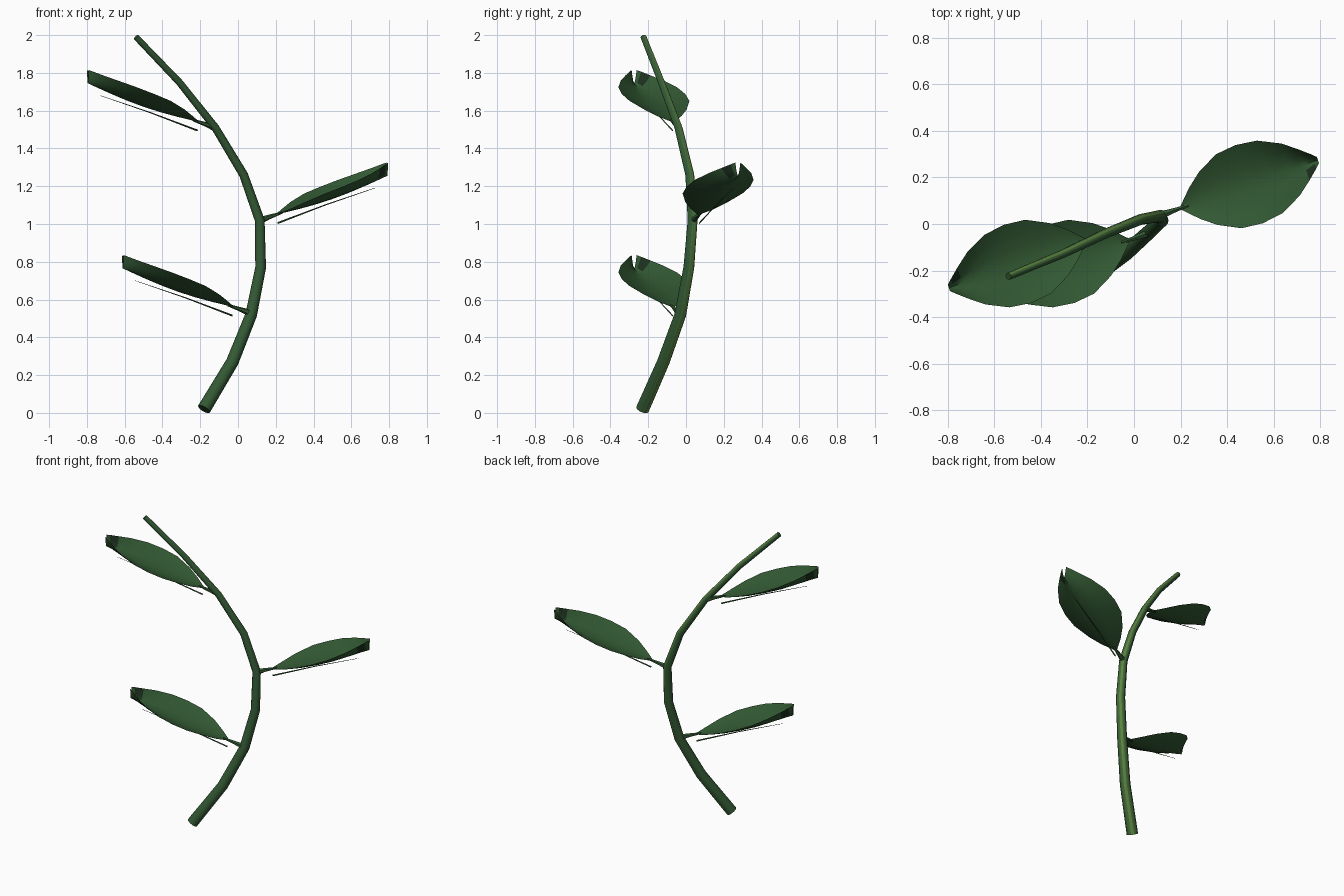
import bpy, bmesh, math
from mathutils import Vector, Matrix

if "Cube" in bpy.data.objects:
    bpy.data.objects.remove(bpy.data.objects["Cube"])


def material(name, rgb):
    m = bpy.data.materials.new(name)
    m.use_nodes = True
    m.diffuse_color = (*rgb, 1)
    m.node_tree.nodes["Principled BSDF"].inputs["Base Color"].default_value = (*rgb, 1)
    return m


LEAF = material("leaf green", (0.032, 0.1, 0.033))
BLOTCH = material("dark leaf blotch", (0.012, 0.03, 0.014))
STEM = material("stem green", (0.033, 0.1, 0.034))
MID = material("mid stem green", (0.06, 0.15, 0.04))
STRIPE = material("light stem green", (0.11, 0.24, 0.055))


def finish(name, bm, mats, place=None):
    me = bpy.data.meshes.new(name)
    bm.normal_update()
    if place:
        bm.transform(place)
    bm.to_mesh(me)
    bm.free()
    ob = bpy.data.objects.new(name, me)
    bpy.context.collection.objects.link(ob)
    for m in mats:
        me.materials.append(m)
    bpy.ops.object.select_all(action="DESELECT")
    bpy.context.view_layer.objects.active = ob
    ob.select_set(True)
    bpy.ops.object.shade_smooth_by_angle(angle=math.radians(50))


# Tapered tube along a path; `stripes` gives the colour slot of some of its sides
def tube(name, path, r0, r1, sides, mats, place=None, stripes={}):
    bm = bmesh.new()
    pts = [Vector(p) for p in path]
    rings = []
    for i, p in enumerate(pts):
        d = (pts[min(i + 1, len(pts) - 1)] - pts[max(i - 1, 0)]).normalized()
        a = Vector((0, 1, 0)).cross(d).normalized()
        b = d.cross(a)
        r = r0 + (r1 - r0) * i / (len(pts) - 1)
        angles = [2 * math.pi * k / sides for k in range(sides)]
        rings.append([bm.verts.new(p + r * (a * math.cos(t) + b * math.sin(t))) for t in angles])
    for low, high in zip(rings, rings[1:]):
        for k in range(sides):
            n = (k + 1) % sides
            f = bm.faces.new((low[k], low[n], high[n], high[k]))
            f.material_index = stripes.get(k, 0)
    bm.faces.new(rings[0][::-1])
    bm.faces.new(rings[-1])
    finish(name, bm, mats, place)


# Cupped blade whose two sides rise around a notch at the tip
def blade(name, place):
    # position along the leaf, half width, edge rise
    rows = [(0, .006, 0), (.1, .07, .012), (.2, .12, .026), (.35, .168, .04),
            (.5, .178, .045), (.65, .165, .05), (.8, .119, .056), (.9, .07, .062),
            (.97, .032, .068), (1, .014, .07)]
    cols = [-1, -.7, -.35, 0, .35, .7, 1]
    bm = bmesh.new()
    grid = []
    for u, w, rise in rows:
        z = .03 + .205 * u
        sag = .022 * math.sin(math.pi * u)
        grid.append([bm.verts.new((.085 + .625 * u, w * v, z - sag + (rise + sag) * abs(v) ** 1.7))
                     for v in cols])
    for i, (a, b) in enumerate(zip(grid, grid[1:])):
        for k in range(len(cols) - 1):
            f = bm.faces.new((a[k], b[k], b[k + 1], a[k + 1]))
            # dark blotch on one side, just short of the tip
            f.material_index = int(i == len(rows) - 3 and k < 2)
    finish(name, bm, [LEAF, BLOTCH], place)


# Stem with a light streak down one side
tube("stem", [(-.18, -.23, .02), (-.03, -.12, .27), (.07, -.03, .52), (.12, .015, .77),
              (.115, .035, 1.02), (.03, .02, 1.26), (-.12, -.04, 1.51),
              (-.31, -.13, 1.75), (-.54, -.225, 1.99)],
     .036, .016, 12, [STEM, MID, STRIPE], stripes={0: 1, 1: 2, 2: 1})

# Leaves: blade, stalk and thin rib hanging just under the blade
leaves = {"lower_right": ((.06, -.04, .53), 199.3),
          "middle_left": ((.12, .04, 1.02), 19.3),
          "upper_right": ((-.125, -.04, 1.51), 199.3)}
for side, (loc, turn) in leaves.items():
    place = Matrix.Translation(loc) @ Matrix.Rotation(math.radians(turn), 4, "Z")
    blade(side + "_leaf", place)
    tube(side + "_leaf_stalk", [(0, 0, 0), (.05, 0, .018), (.12, 0, .04)], .018, .006, 6, [STEM], place)
    tube(side + "_leaf_rib", [(.095, 0, -.015), (.36, 0, .08), (.64, 0, .17)], .005, .001, 4, [STEM], place)
